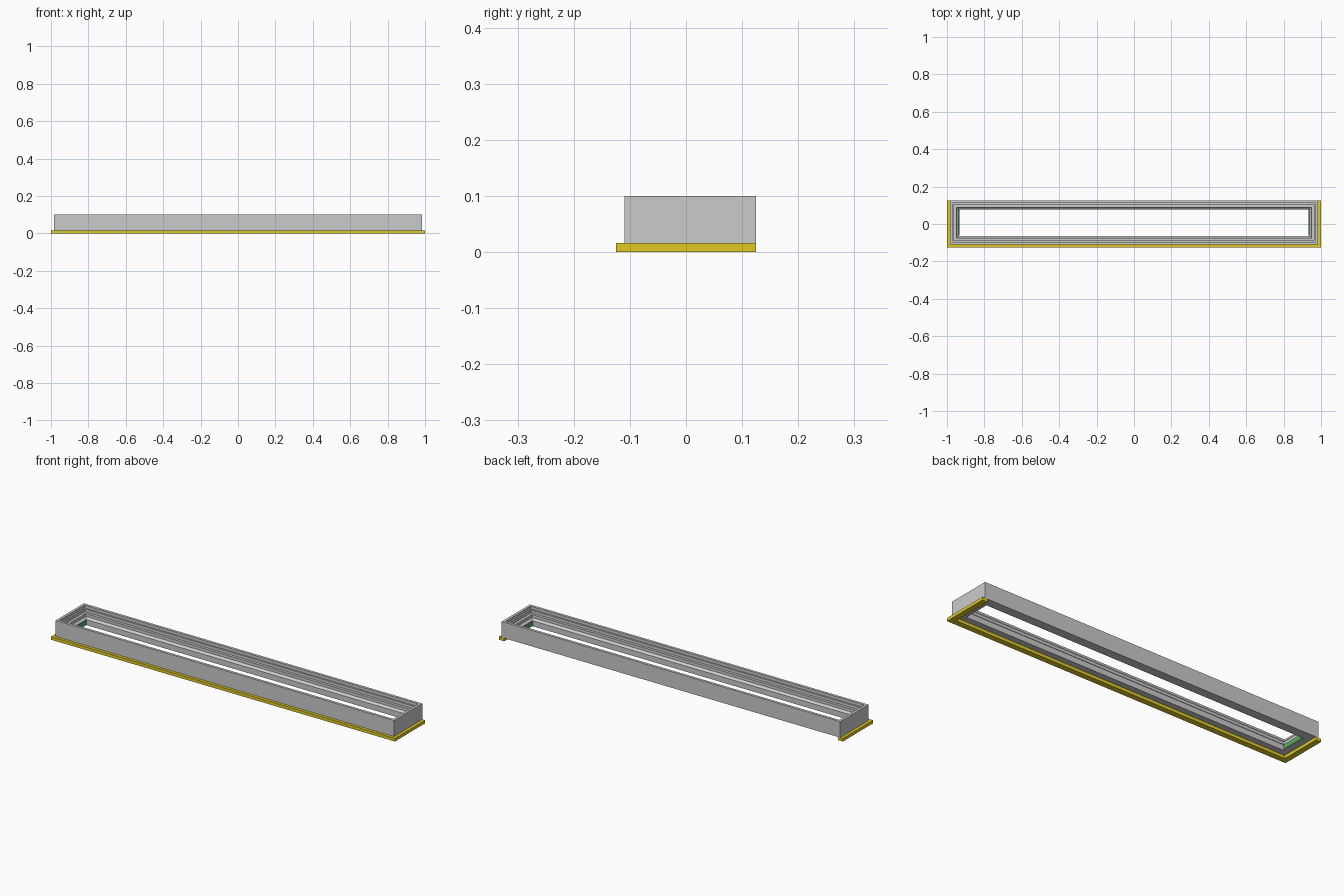
import bpy, bmesh

if "Cube" in bpy.data.objects:
    bpy.data.objects.remove(bpy.data.objects["Cube"])

# outer rectangle of the frame
X0, X1, Y0, Y1 = -0.984, 0.984, -0.11, 0.125


def paint(ob, name, col):
    m = bpy.data.materials.new(name)
    m.diffuse_color = col
    m.use_nodes = True
    m.node_tree.nodes["Principled BSDF"].inputs["Base Color"].default_value = m.diffuse_color
    ob.data.materials.append(m)


def finish(bm, name):
    bmesh.ops.recalc_face_normals(bm, faces=bm.faces)
    me = bpy.data.meshes.new(name)
    bm.to_mesh(me)
    bm.free()
    ob = bpy.data.objects.new(name, me)
    bpy.context.collection.objects.link(ob)
    return ob


def ring(name, profile):
    """Sweep a closed (inset, z) profile around the rectangle with mitred corners."""
    bm = bmesh.new()
    loops = [[bm.verts.new(c) for c in ((X0+d, Y0+d, z), (X1-d, Y0+d, z),
                                        (X1-d, Y1-d, z), (X0+d, Y1-d, z))]
             for d, z in profile]
    for a, b in zip(loops, loops[1:] + loops[:1]):
        for i in range(4):
            j = (i + 1) % 4
            bm.faces.new((a[i], a[j], b[j], b[i]))
    return finish(bm, name)


def box(name, lo, hi):
    bm = bmesh.new()
    bmesh.ops.create_cube(bm, size=1)
    for v in bm.verts:
        v.co = [(a + b) / 2 + c * (b - a) for a, b, c in zip(lo, hi, v.co)]
    return finish(bm, name)


# stepped frame moulding
ring("window_frame", [(0, 0.016), (0, 0.1), (0.014, 0.1), (0.014, 0.085),
                      (0.022, 0.085), (0.022, 0.07), (0.036, 0.07),
                      (0.036, 0.055), (0.047, 0.045), (0.047, 0.016)])

# yellow trim along the front and both ends, mitred at the front corners
bm = bmesh.new()
W = 0.03
path = [[(-1, .125), (-1, -.125), (1, -.125), (1, .125)],
        [(-1+W, .125), (-1+W, -.125+W), (1-W, -.125+W), (1-W, .125)]]
sec = [[bm.verts.new((*path[k][i], z)) for k, z in ((0, 0), (0, .016), (1, .016), (1, 0))]
       for i in range(4)]
for a, b in zip(sec, sec[1:]):
    for i in range(4):
        j = (i + 1) % 4
        bm.faces.new((a[i], a[j], b[j], b[i]))
bm.faces.new(sec[0])
bm.faces.new(sec[-1])
paint(finish(bm, "outer_trim"), "yellow", (0.75, 0.6, 0.02, 1))

# green end seals inside the opening
for s, n in ((-1, "left"), (1, "right")):
    xs = sorted((s * 0.938, s * 0.934))
    paint(box(n + "_end_seal", (xs[0], -.062, .02), (xs[1], .077, .044)),
          n + "_green", (0.1, 0.4, 0.12, 1))
